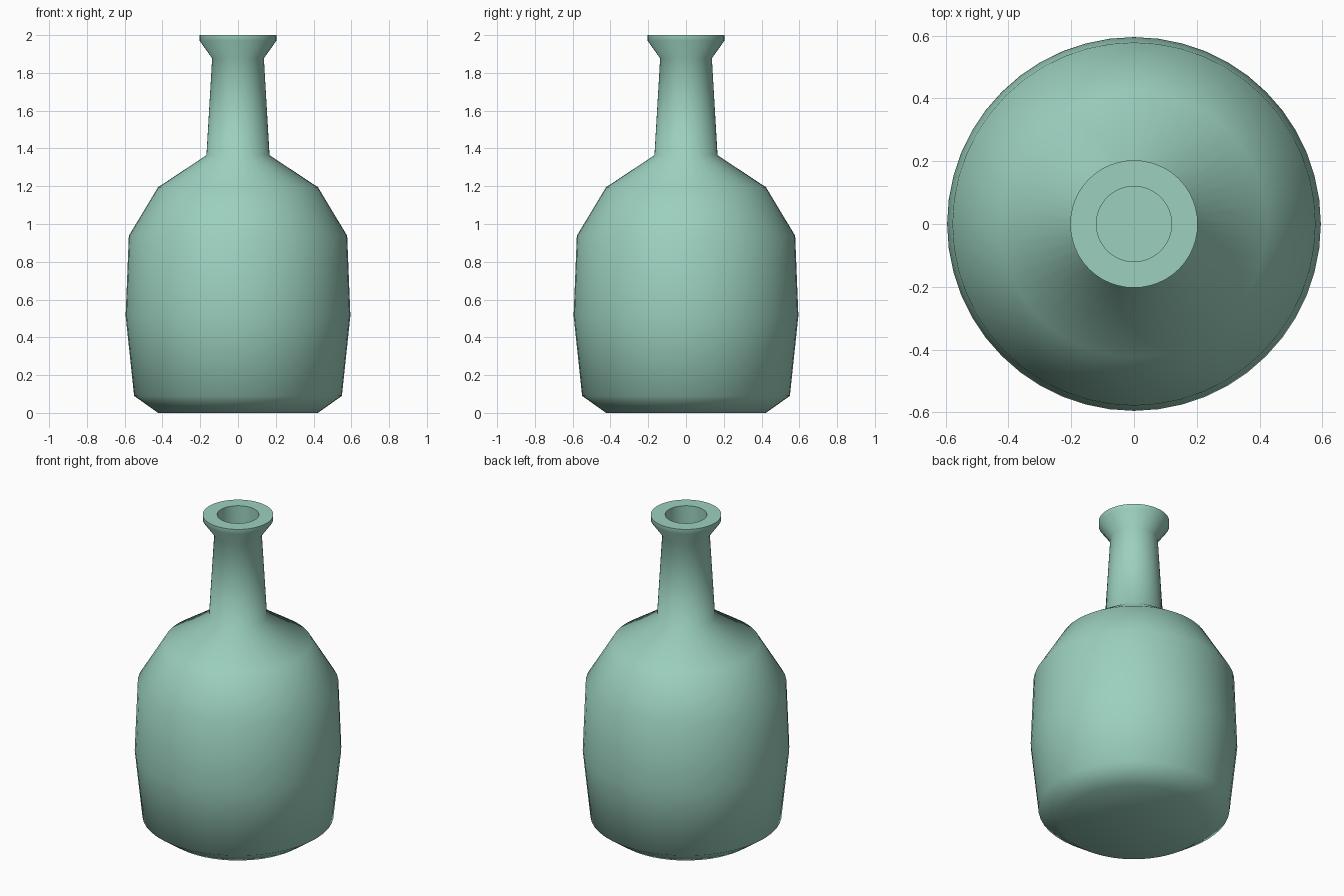
import bpy, bmesh, math

if "Cube" in bpy.data.objects:
    bpy.data.objects.remove(bpy.data.objects["Cube"])

SEGMENTS = 48

# One flat glaze colour
glaze = bpy.data.materials.new("sea green glaze")
glaze.diffuse_color = (0.33, 0.63, 0.52, 1)
glaze.use_nodes = True
glaze.node_tree.nodes["Principled BSDF"].inputs["Base Color"].default_value = glaze.diffuse_color


def lathe(name, profile, material):
    """Revolve (radius, height) points around z; a zero radius closes to a pole."""
    bm = bmesh.new()
    rings = []
    for r, z in profile:
        n = SEGMENTS if r > 0 else 1
        rings.append([bm.verts.new((r * math.cos(2 * math.pi * i / SEGMENTS),
                                    r * math.sin(2 * math.pi * i / SEGMENTS), z))
                      for i in range(n)])
    for a, b in zip(rings, rings[1:]):
        for i in range(SEGMENTS):
            j = (i + 1) % SEGMENTS
            corners = [a[i % len(a)], a[j % len(a)], b[j % len(b)], b[i % len(b)]]
            bm.faces.new(list(dict.fromkeys(corners)))
    bmesh.ops.recalc_face_normals(bm, faces=bm.faces)
    mesh = bpy.data.meshes.new(name)
    bm.to_mesh(mesh)
    bm.free()
    mesh.materials.append(material)
    obj = bpy.data.objects.new(name, mesh)
    bpy.context.collection.objects.link(obj)
    return obj


bottle = lathe("bottle", [
    (0, 0), (0.423, 0),                                    # flat base
    (0.55, 0.09), (0.595, 0.515), (0.578, 0.938),          # body
    (0.423, 1.195), (0.167, 1.364),                        # shoulder
    (0.137, 1.877),                                        # neck
    (0.203, 1.97), (0.203, 2.0), (0.12, 2.0),              # flared lip
    (0.12, 1.4), (0, 1.4),                                 # bore of the neck
], glaze)

# Smooth glaze with crisp lip edges
bpy.context.view_layer.objects.active = bottle
bottle.select_set(True)
bpy.ops.object.shade_smooth_by_angle(angle=math.radians(60))
